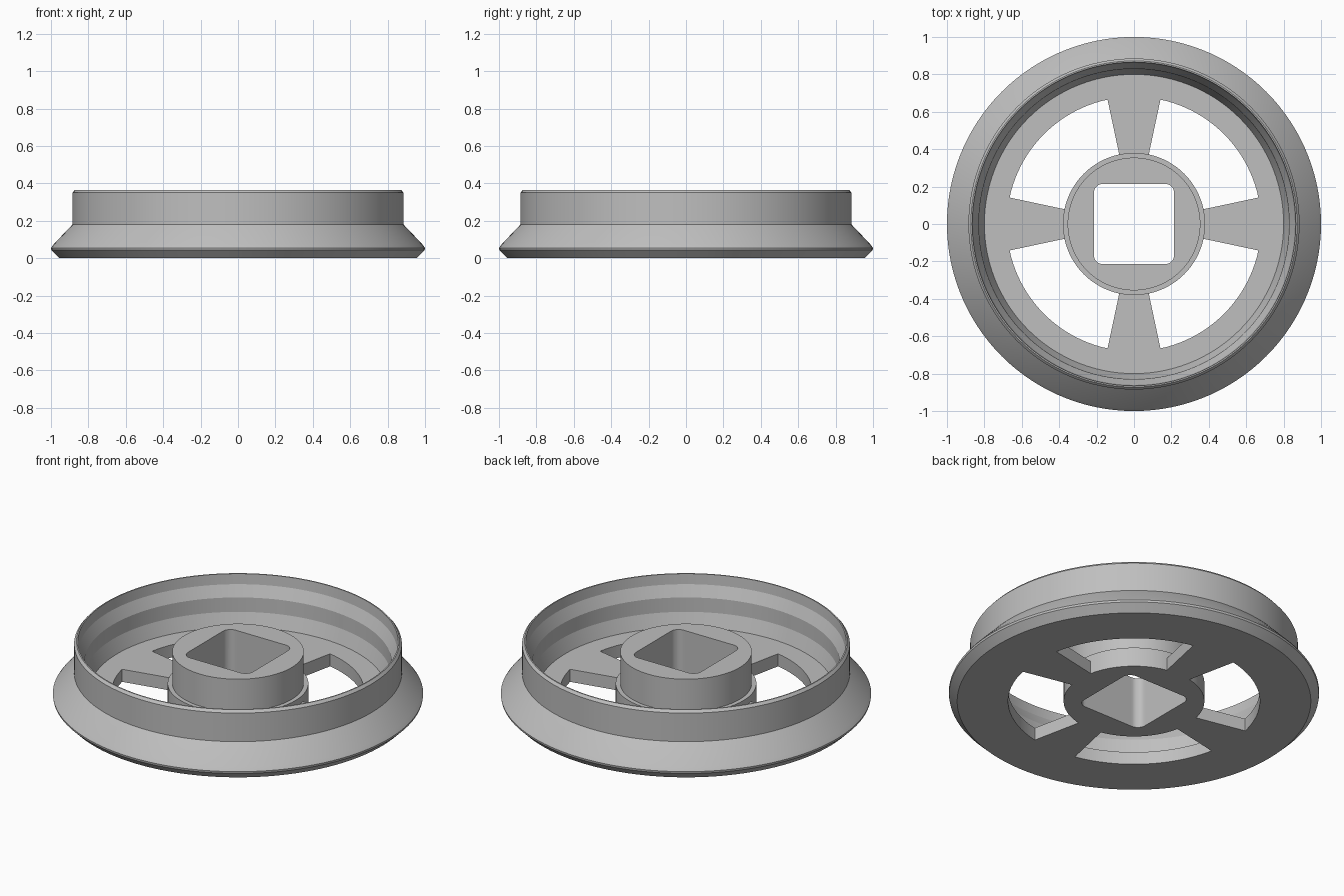
import bpy, bmesh, math
from mathutils import Matrix

if "Cube" in bpy.data.objects:
    bpy.data.objects.remove(bpy.data.objects["Cube"], do_unlink=True)

SEGMENTS = 120        # 3 degrees per segment
PLATE = 0.075         # thickness of the spoked web
HUB_R, WEB_R = 0.38, 0.68
STEP = math.tau / SEGMENTS

grey = bpy.data.materials.new("plain grey")
grey.use_nodes = True
colour = (0.52, 0.52, 0.52, 1)
grey.diffuse_color = colour
grey.node_tree.nodes["Principled BSDF"].inputs["Base Color"].default_value = colour


def finish(name, bm):
    bmesh.ops.recalc_face_normals(bm, faces=bm.faces)
    mesh = bpy.data.meshes.new(name)
    bm.to_mesh(mesh)
    bm.free()
    mesh.materials.append(grey)
    obj = bpy.data.objects.new(name, mesh)
    bpy.context.collection.objects.link(obj)
    return obj


def smooth(obj):
    bpy.ops.object.select_all(action="DESELECT")
    obj.select_set(True)
    bpy.context.view_layer.objects.active = obj
    bpy.ops.object.shade_smooth_by_angle(angle=math.radians(14))


def lathe(name, profile):
    """Revolve a closed (radius, height) outline; radius 0 becomes a pole."""
    bm = bmesh.new()
    verts = [bm.verts.new((r, 0, z)) for r, z in profile]
    edges = [bm.edges.new((a, b)) for a, b in zip(verts, verts[1:] + verts[:1])
             if a.co.x > 0 or b.co.x > 0]
    bmesh.ops.spin(bm, geom=verts + edges, axis=(0, 0, 1), cent=(0, 0, 0),
                   angle=math.tau, steps=SEGMENTS)
    bmesh.ops.remove_doubles(bm, verts=bm.verts, dist=0.0005)
    return finish(name, bm)


# Flanged rim with a stepped inner wall
rim = lathe("flanged_rim", [
    (WEB_R, 0), (0.955, 0), (0.998, 0.043), (1.0, 0.055), (0.985, 0.075),
    (0.885, 0.18), (0.885, 0.35), (0.872, 0.365), (0.865, 0.365),
    (0.86, 0.305), (0.83, 0.24), (0.828, 0.155), (0.80, PLATE), (WEB_R, PLATE)])
smooth(rim)

# Hub with a low shoulder and a rounded square bore
hub = lathe("hub", [(0, 0), (HUB_R, 0), (HUB_R, 0.115), (0.355, 0.115),
                    (0.355, 0.305), (0, 0.305)])
bm = bmesh.new()
bmesh.ops.create_cube(bm, size=1, matrix=Matrix.Diagonal((0.43, 0.43, 1, 1)))
corners = [e for e in bm.edges if abs(e.verts[0].co.z - e.verts[1].co.z) > 0.5]
bmesh.ops.bevel(bm, geom=corners, offset=0.05, segments=8, profile=0.5,
                affect="EDGES")
cutter = finish("bore_cutter", bm)
cutter.hide_render = True
cut = hub.modifiers.new("square bore", "BOOLEAN")
cut.operation, cut.solver, cut.object = "DIFFERENCE", "EXACT", cutter
bpy.ops.object.select_all(action="DESELECT")
bpy.context.view_layer.objects.active = hub
hub.select_set(True)
bpy.ops.object.modifier_apply(modifier=cut.name)
bpy.data.objects.remove(cutter, do_unlink=True)
smooth(hub)

# Four flared spokes joining the hub to the rim
for i, side in enumerate(("left", "back", "right", "front")):
    angles = [i * math.pi / 2 + k * STEP for k in range(-4, 5)]
    arc = [(HUB_R, a) for a in angles] + [(WEB_R, a) for a in reversed(angles)]
    bm = bmesh.new()
    face = bm.faces.new([bm.verts.new((r * math.cos(a), r * math.sin(a), 0))
                         for r, a in arc])
    top = bmesh.ops.extrude_face_region(bm, geom=[face], use_keep_orig=True)
    for v in top["geom"]:
        if isinstance(v, bmesh.types.BMVert):
            v.co.z = PLATE
    finish(side + "_spoke", bm)
